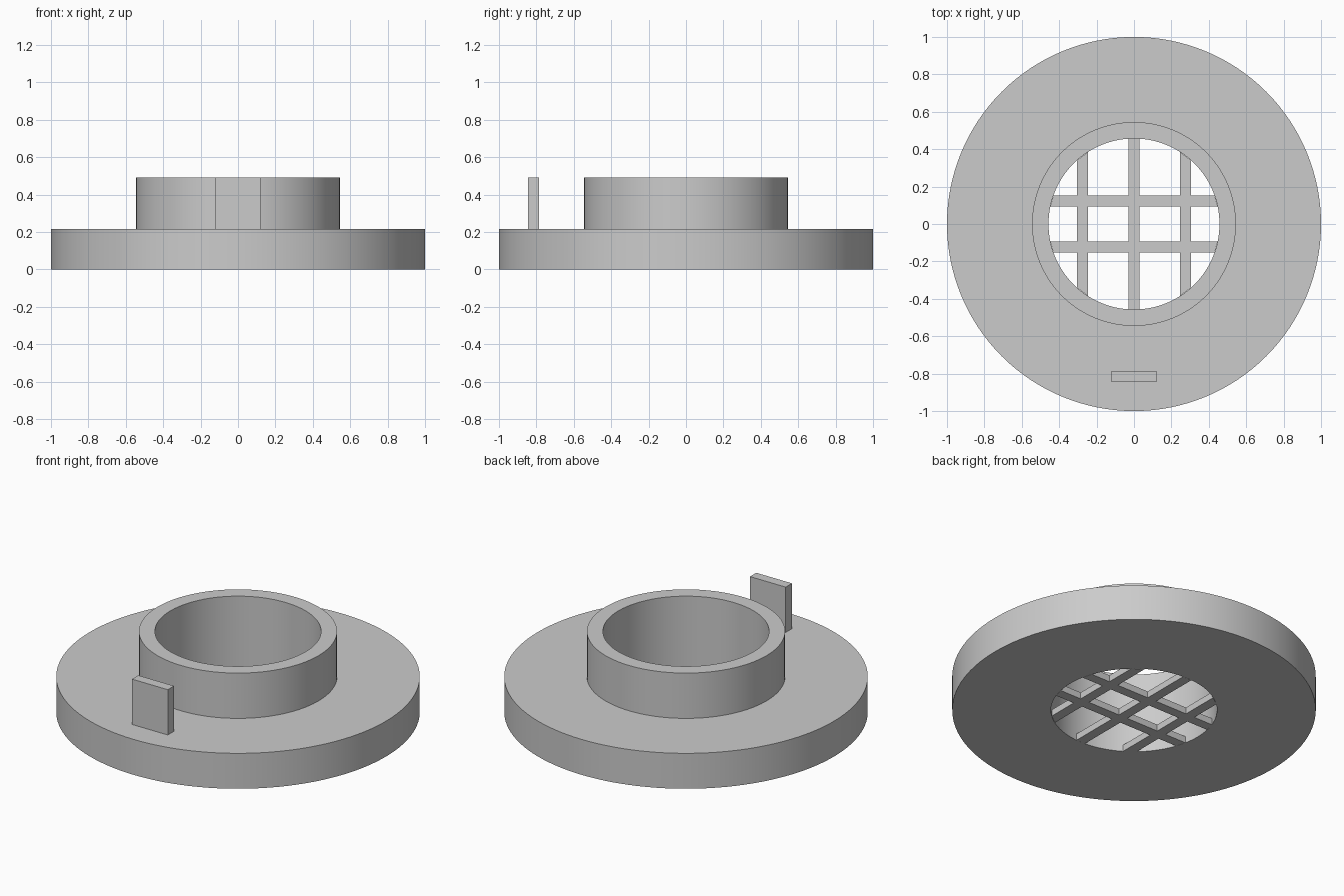
import bpy
import bmesh
from math import sin, cos, pi, sqrt, radians

SEGMENTS = 128
HOLE_R, COLLAR_R, DISC_R = 0.457, 0.545, 1.0
DISC_H, TOTAL_H = 0.215, 0.49
BAR_W, BAR_H = 0.06, 0.04

cube = bpy.data.objects.get("Cube")
if cube:
    bpy.data.objects.remove(cube, do_unlink=True)

grey = bpy.data.materials.new("plain_grey")
grey.use_nodes = True
colour = (0.6, 0.6, 0.6, 1)
grey.diffuse_color = colour
grey.node_tree.nodes["Principled BSDF"].inputs["Base Color"].default_value = colour


def finish(name, bm):
    """Turn a bmesh into a named grey object with outward normals."""
    bmesh.ops.recalc_face_normals(bm, faces=bm.faces)
    mesh = bpy.data.meshes.new(name)
    bm.to_mesh(mesh)
    bm.free()
    mesh.materials.append(grey)
    obj = bpy.data.objects.new(name, mesh)
    bpy.context.collection.objects.link(obj)
    return obj


def lathe(name, profile):
    """Sweep a closed (radius, height) profile round the z axis."""
    bm = bmesh.new()
    rings = []
    for i in range(SEGMENTS):
        a = 2 * pi * i / SEGMENTS
        rings.append([bm.verts.new((r * cos(a), r * sin(a), z)) for r, z in profile])
    for i, ring in enumerate(rings):
        nxt = rings[(i + 1) % SEGMENTS]
        for j in range(len(profile)):
            k = (j + 1) % len(profile)
            bm.faces.new((ring[j], nxt[j], nxt[k], ring[k]))
    return finish(name, bm)


def bar(name, offset, along_y):
    """Grille bar whose ends meet the round hole wall."""
    bm = bmesh.new()
    bmesh.ops.create_cube(bm, size=1)
    for v in bm.verts:
        across = offset + v.co.x * BAR_W
        reach = sqrt(HOLE_R ** 2 - across ** 2) * (1 if v.co.y > 0 else -1)
        z = (v.co.z + 0.5) * BAR_H
        v.co = (across, reach, z) if along_y else (reach, across, z)
    return finish(name, bm)


# Flange disc and collar, one turned body with a through hole
body = lathe("flange_and_collar", [
    (HOLE_R, 0), (DISC_R, 0), (DISC_R, DISC_H),
    (COLLAR_R, DISC_H), (COLLAR_R, TOTAL_H), (HOLE_R, TOTAL_H)])
bpy.ops.object.select_all(action='DESELECT')
body.select_set(True)
bpy.context.view_layer.objects.active = body
bpy.ops.object.shade_smooth_by_angle(angle=radians(30))

# Grille across the bottom of the hole
for label, x in (("right", -0.275), ("middle", 0), ("left", 0.275)):
    bar("grille_bar_" + label, x, True)
for label, y in (("front", -0.123), ("back", 0.123)):
    bar("grille_bar_" + label, y, False)

# Upright tab near the front rim
bm = bmesh.new()
bmesh.ops.create_cube(bm, size=1)
for v in bm.verts:
    v.co = (v.co.x * 0.24, -0.815 + v.co.y * 0.06,
            TOTAL_H if v.co.z > 0 else DISC_H)
finish("front_tab", bm)
